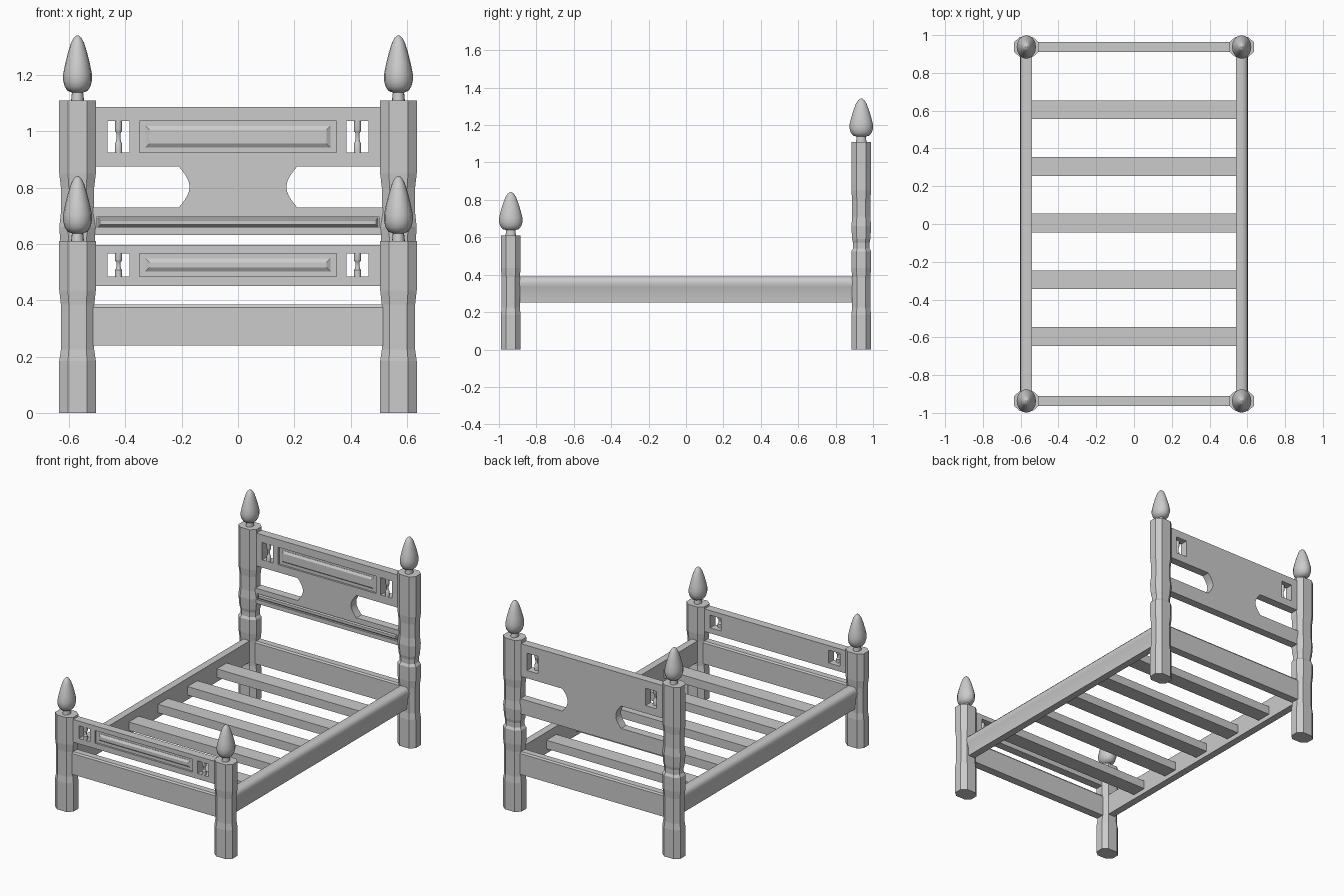
import bpy, bmesh, math
from mathutils import Vector

if "Cube" in bpy.data.objects:
    bpy.data.objects.remove(bpy.data.objects["Cube"])

def make(name, bm, smooth=None):
    bmesh.ops.recalc_face_normals(bm, faces=bm.faces[:])
    me = bpy.data.meshes.new(name)
    bm.to_mesh(me)
    bm.free()
    ob = bpy.data.objects.new(name, me)
    bpy.context.collection.objects.link(ob)
    if smooth:
        bpy.ops.object.select_all(action='DESELECT')
        ob.select_set(True)
        bpy.context.view_layer.objects.active = ob
        bpy.ops.object.shade_smooth_by_angle(angle=math.radians(smooth))
    return ob

def loft(name, rings, smooth=None):
    """Closed skin through equal-length rings of points."""
    bm = bmesh.new()
    vs = [[bm.verts.new(p) for p in r] for r in rings]
    n = len(vs[0])
    for a, b in zip(vs, vs[1:]):
        for i in range(n):
            bm.faces.new((a[i], a[(i + 1) % n], b[(i + 1) % n], b[i]))
    bm.faces.new(vs[0])
    bm.faces.new(vs[-1])
    return make(name, bm, smooth)

def box(name, x0, x1, y0, y1, z0, z1):
    return loft(name, [[(x0, y0, z), (x1, y0, z), (x1, y1, z), (x0, y1, z)] for z in (z0, z1)])

def turned(name, cx, cy, prof, sx=1, sy=1, n=16):
    t = [2 * math.pi * i / n for i in range(n)]
    return loft(name, [[(cx + r * sx * math.cos(a), cy + r * sy * math.sin(a), z) for a in t]
                       for z, r in prof], 40)

def cut(ob, cutters):
    for c in cutters:
        c.hide_render = True
        m = ob.modifiers.new("cut", 'BOOLEAN')
        m.operation, m.solver, m.object = 'DIFFERENCE', 'EXACT', c
    dg = bpy.context.evaluated_depsgraph_get()
    me = bpy.data.meshes.new_from_object(ob.evaluated_get(dg))
    ob.modifiers.clear()
    ob.data = me
    for c in cutters:
        bpy.data.objects.remove(c)

PY = 0.937
OCT = [(.065, .026), (.034, .053), (-.034, .053), (-.065, .026),
       (-.065, -.026), (-.034, -.053), (.034, -.053), (.065, -.026)]
LOW = [(0, 1), (.185, 1), (.225, .91), (.385, .91), (.435, 1)]
FOOT = LOW + [(.61, 1)]
HEAD = LOW + [(.525, 1), (.54, .84), (.57, .84), (.59, .92), (.66, 1),
              (.71, .91), (.80, .91), (.85, 1), (1.11, 1)]
FINIAL = [(-.01, .024), (.028, .02), (.034, .036), (.05, .046), (.07, .051), (.095, .051), (.13, .044),
          (.17, .034), (.205, .023), (.222, .014), (.231, .004)]

# Octagonal posts with turned finials
for end, cy, prof in (("foot", -PY, FOOT), ("head", PY, HEAD)):
    top = prof[-1][0]
    for side, cx in (("left", -.57), ("right", .57)):
        loft(f"{end}_post_{side}", [[(cx + x * s, cy + y * s, z) for x, y in OCT] for z, s in prof])
        turned(f"{end}_finial_{side}", cx, cy, [(top + z, r) for z, r in FINIAL], 1, 1.22)

# Side rails with rounded outer top
RAIL = [(.54, .25), (.588, .25), (.592, .31), (.6, .335), (.604, .355), (.6, .374),
        (.588, .387), (.57, .391), (.54, .388)]
for side, s in (("left", -1), ("right", 1)):
    loft(f"side_rail_{side}", [[(s * x, y, z) for x, z in RAIL] for y in (-.9, .9)], 40)

# End rails
for end, c in (("foot", -PY), ("head", PY)):
    sec = [(-.027, .24), (.027, .24), (.027, .375), (.02, .385), (-.02, .385), (-.027, .375)]
    loft(f"{end}_rail", [[(x, c + y, z) for y, z in sec] for x in (-.52, .52)])

# Slats
for i in range(5):
    y = -.595 + .3 * i
    box(f"slat_{i + 1}", -.545, .545, y - .05, y + .05, .28, .335)

def raised_field(name, x, y, z0, z1, b):
    """Bevelled field standing in a recess, its face toward -y."""
    rings = [[(-x + d, yy, z0 + d), (x - d, yy, z0 + d), (x - d, yy, z1 - d), (-x + d, yy, z1 - d)]
             for d, yy in ((0, y + .014), (0, y + .010), (b, y + .001))]
    loft(name, rings)

def board(end, c, z0, z1, h0, h1):
    """Board with two spindle windows and a recessed front panel."""
    f = c - .027
    ob = box(f"{end}board", -.52, .52, f, c + .027, z0, z1)
    cutters = [box("cutter", -.35, .35, f - .05, f + .012, h0, h1)]
    for s in (-1, 1):
        a, b = sorted((s * .385, s * .464))
        cutters.append(box("cutter", a, b, f - .1, c + .1, h0, h1))
    h = h1 - h0
    for side, s in (("left", -1), ("right", 1)):
        prof = [(-.03, .013), (.28, .013), (.32, .010), (.4, .007), (.62, .008),
                (.68, .012), (.72, .013), (1.03, .013)]
        turned(f"{end}_spindle_{side}", s * .4245, f + .012, [(h0 + h * u, r) for u, r in prof], n=10)
    raised_field(f"{end}_panel_field", .328, f, h0 + .018, h1 - .018, .014)
    return ob, cutters, f

# Footboard
ob, cutters, f = board("foot", -PY, .45, .597, .485, .567)
cut(ob, cutters)

# Headboard with curved side openings and a long lower groove
ob, cutters, f = board("head", PY, .632, 1.087, .925, 1.037)
for s in (-1, 1):
    pts = [(.6, .73)] + [(.21 - .038 * math.sin(math.pi * u / 10), .73 + .0145 * u) for u in range(11)] + [(.6, .875)]
    cutters.append(loft("cutter", [[(s * x, y, z) for x, z in pts] for y in (.8, 1.1)]))
cutters.append(box("cutter", -.5, .5, f - .05, f + .012, .658, .697))
cut(ob, cutters)
raised_field("head_lower_moulding", .497, f, .662, .693, .007)
